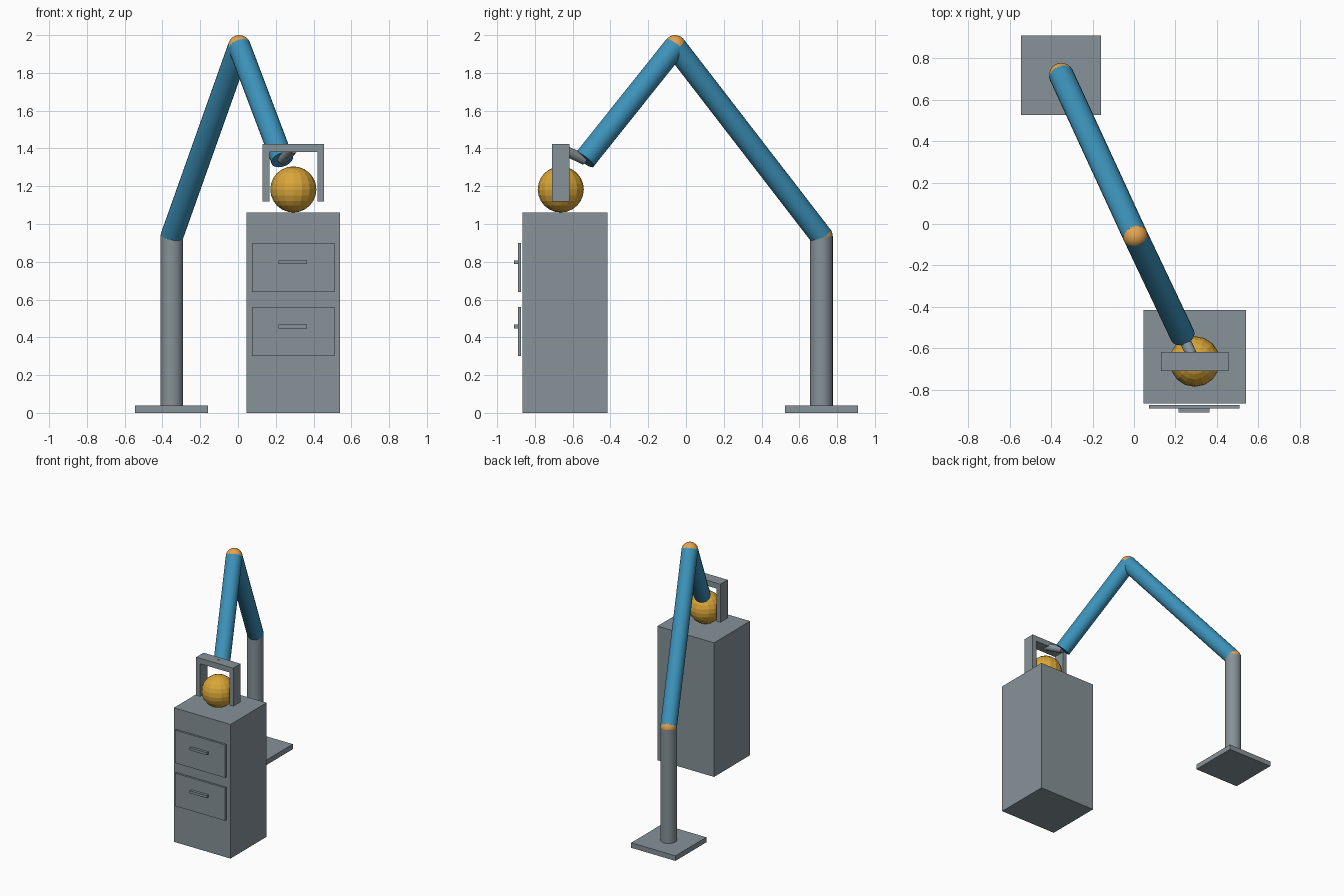
import bpy, math
from mathutils import Vector

if "Cube" in bpy.data.objects:
    bpy.data.objects.remove(bpy.data.objects["Cube"])


def material(name, rgb):
    m = bpy.data.materials.new(name)
    lin = [c / 12.92 if c <= 0.04045 else ((c + 0.055) / 1.055) ** 2.4
           for c in (v / 255 for v in rgb)]
    m.diffuse_color = (*lin, 1)
    m.use_nodes = True
    m.node_tree.nodes["Principled BSDF"].inputs["Base Color"].default_value = m.diffuse_color
    return m


GREY = material("steel grey", (134, 146, 152))
BLUE = material("arm blue", (60, 146, 186))
ORANGE = material("joint orange", (228, 164, 80))
GOLD = material("ball gold", (218, 166, 56))


def finish(name, mat, smooth=False):
    ob = bpy.context.object
    ob.name = name
    ob.data.materials.append(mat)
    if smooth:
        bpy.ops.object.shade_smooth_by_angle(angle=math.radians(35))
    return ob


def box(name, lo, hi, mat=GREY):
    lo, hi = Vector(lo), Vector(hi)
    bpy.ops.mesh.primitive_cube_add(size=1, location=(lo + hi) / 2)
    bpy.context.object.scale = hi - lo
    bpy.ops.object.transform_apply(location=False, rotation=False, scale=True)
    return finish(name, mat)


def rod(name, a, b, r, mat):
    a, b = Vector(a), Vector(b)
    bpy.ops.mesh.primitive_cylinder_add(vertices=24, radius=r, depth=(b - a).length,
                                        location=(a + b) / 2)
    bpy.context.object.rotation_euler = (b - a).to_track_quat('Z', 'Y').to_euler()
    return finish(name, mat, True)


def ball(name, c, r, mat, seg, rings, smooth):
    bpy.ops.mesh.primitive_uv_sphere_add(segments=seg, ring_count=rings, radius=r, location=c)
    return finish(name, mat, smooth)


# Arm stand
shoulder = (-0.35, 0.717, 0.935)
elbow = (0.007, -0.058, 1.94)
wrist = (0.234, -0.537, 1.34)
box("base_plate", (-0.545, 0.525, 0), (-0.158, 0.91, 0.04))
rod("column", (-0.35, 0.717, 0.02), shoulder, 0.06, GREY)

# Joints and arm segments
ball("shoulder_joint", shoulder, 0.06, ORANGE, 24, 16, True)
ball("elbow_joint", elbow, 0.06, ORANGE, 24, 16, True)
rod("upper_arm", shoulder, elbow, 0.06, BLUE)
rod("forearm", elbow, wrist, 0.06, BLUE)

# Gripper
gx, gy = 0.293, -0.663
rod("wrist_rod", wrist, (gx, gy, 1.40), 0.027, GREY)
box("gripper_bar", (gx - 0.162, gy - 0.046, 1.38), (gx + 0.162, gy + 0.046, 1.423))
for side, name in ((-1, "left_finger"), (1, "right_finger")):
    x0, x1 = sorted((gx + side * 0.162, gx + side * 0.127))
    box(name, (x0, gy - 0.046, 1.12), (x1, gy + 0.046, 1.39))

# Held ball
ball("ball", (gx, gy, 1.183), 0.122, GOLD, 16, 12, False)

# Cabinet with two drawers
box("cabinet", (0.045, -0.865, 0), (0.54, -0.415, 1.06))
for i, z in enumerate((0.43, 0.77)):
    box(f"drawer_front_{i}", (0.073, -0.89, z - 0.13), (0.51, -0.874, z + 0.13))
    box(f"drawer_handle_{i}", (0.215, -0.91, z + 0.017), (0.365, -0.885, z + 0.037))
